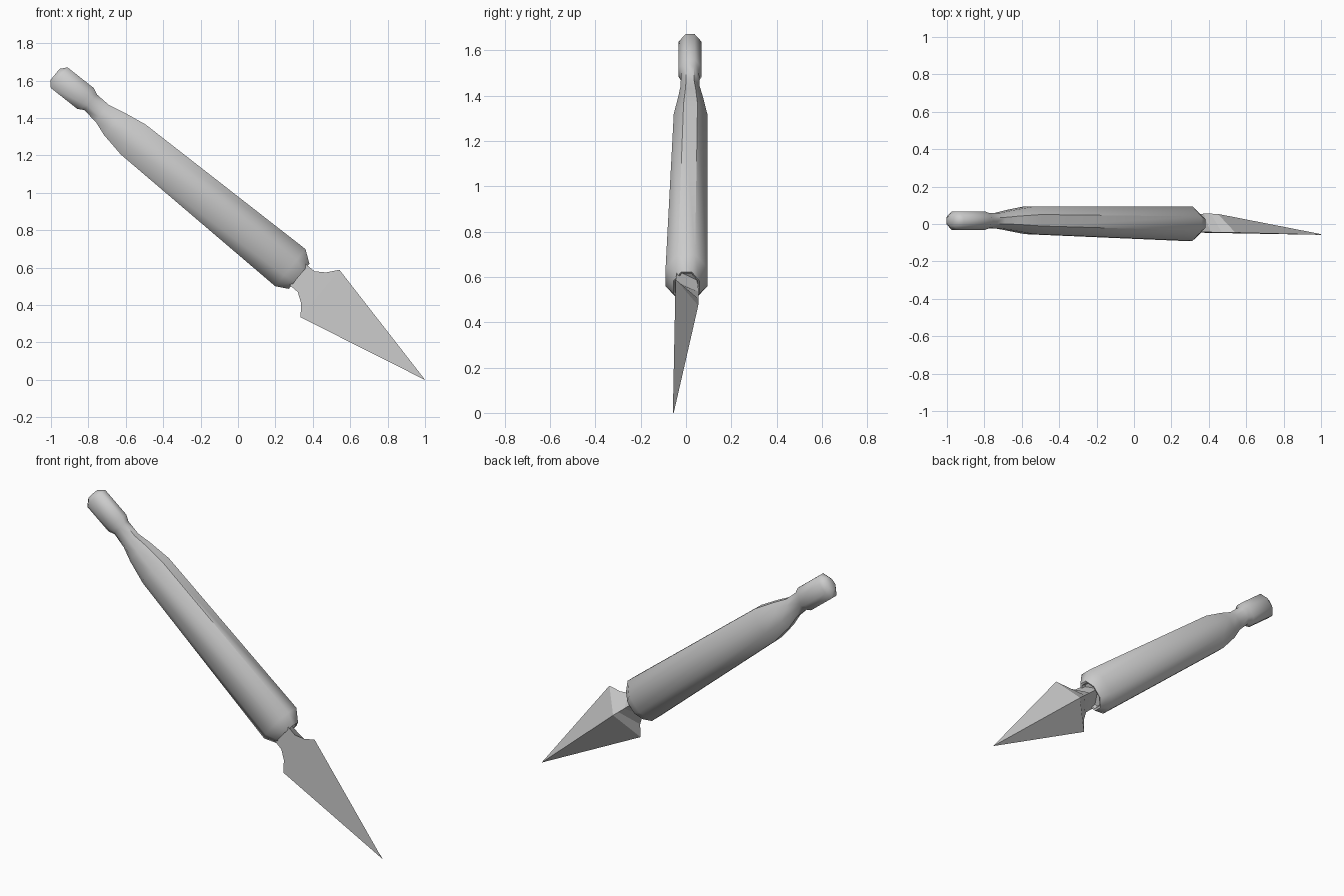
import bpy, bmesh, math

if "Cube" in bpy.data.objects:
    bpy.data.objects.remove(bpy.data.objects["Cube"])

DX, DZ = 0.775, -0.632          # tool axis direction in the xz plane


def place(s, w, y):
    """s = distance along the tool axis, w = across it, y = depth."""
    return (0.28 + DX * s - DZ * w, y, 0.60 + DZ * s + DX * w)


def loft(name, sections, smooth):
    """Bridge equal-sized sections into a closed solid."""
    bm = bmesh.new()
    rings = [[bm.verts.new(place(*p)) for p in sec] for sec in sections]
    n = len(rings[0])
    for a, b in zip(rings, rings[1:]):
        for i in range(n):
            j = (i + 1) % n
            bm.faces.new((a[i], a[j], b[j], b[i]))
    bm.faces.new(rings[0])
    bm.faces.new(rings[-1])
    bmesh.ops.remove_doubles(bm, verts=bm.verts, dist=1e-5)
    bmesh.ops.recalc_face_normals(bm, faces=bm.faces)
    mesh = bpy.data.meshes.new(name)
    bm.to_mesh(mesh)
    bm.free()
    ob = bpy.data.objects.new(name, mesh)
    bpy.context.collection.objects.link(ob)
    if smooth:
        bpy.ops.object.select_all(action='DESELECT')
        ob.select_set(True)
        bpy.context.view_layer.objects.active = ob
        bpy.ops.object.shade_smooth_by_angle(angle=math.radians(50))
    return ob


def octagon(s, half_w, half_y, wc, yc):
    k = 1 / math.cos(math.pi / 8)
    return [(s, wc + half_w * k * math.cos(a), yc + half_y * k * math.sin(a))
            for a in (math.pi / 8 + i * math.pi / 4 for i in range(8))]


# Handle: flattened octagonal grip with a neck and a pommel
handle = [
    (-1.628, 0.038, 0.028, 0.006, 0.018),
    (-1.600, 0.071, 0.050, 0.006, 0.018),
    (-1.420, 0.071, 0.050, 0.009, 0.018),
    (-1.387, 0.054, 0.040, 0.010, 0.018),
    (-1.300, 0.057, 0.042, 0.004, 0.018),
    (-1.220, 0.080, 0.054, 0.000, 0.020),
    (-1.085, 0.104, 0.074, 0.000, 0.020),
    (0.000, 0.128, 0.092, 0.000, 0.002),
    (0.065, 0.087, 0.057, -0.006, 0.002),
    (0.062, 0.076, 0.050, -0.006, 0.002),
    (0.035, 0.070, 0.045, -0.006, 0.002),
]
loft("handle", [octagon(*r) for r in handle], True)


# Blade: flat front, ridged back, triangular sections down to the tip
def triangle(s, top, bottom, front, ridge):
    return [(s, top, front), (s, bottom, front), (s, 0.008, ridge)]


blade = [
    triangle(0.035, 0.066, -0.074, -0.042, 0.052),
    triangle(0.113, 0.067, -0.076, -0.044, 0.055),
    triangle(0.163, 0.100, -0.110, -0.045, 0.055),
    triangle(0.210, 0.157, -0.171, -0.046, 0.054),
    [(0.937, -0.0095, -0.058), (0.936, -0.0105, -0.058), (0.936, -0.010, -0.054)],
]
loft("blade", blade, False)
